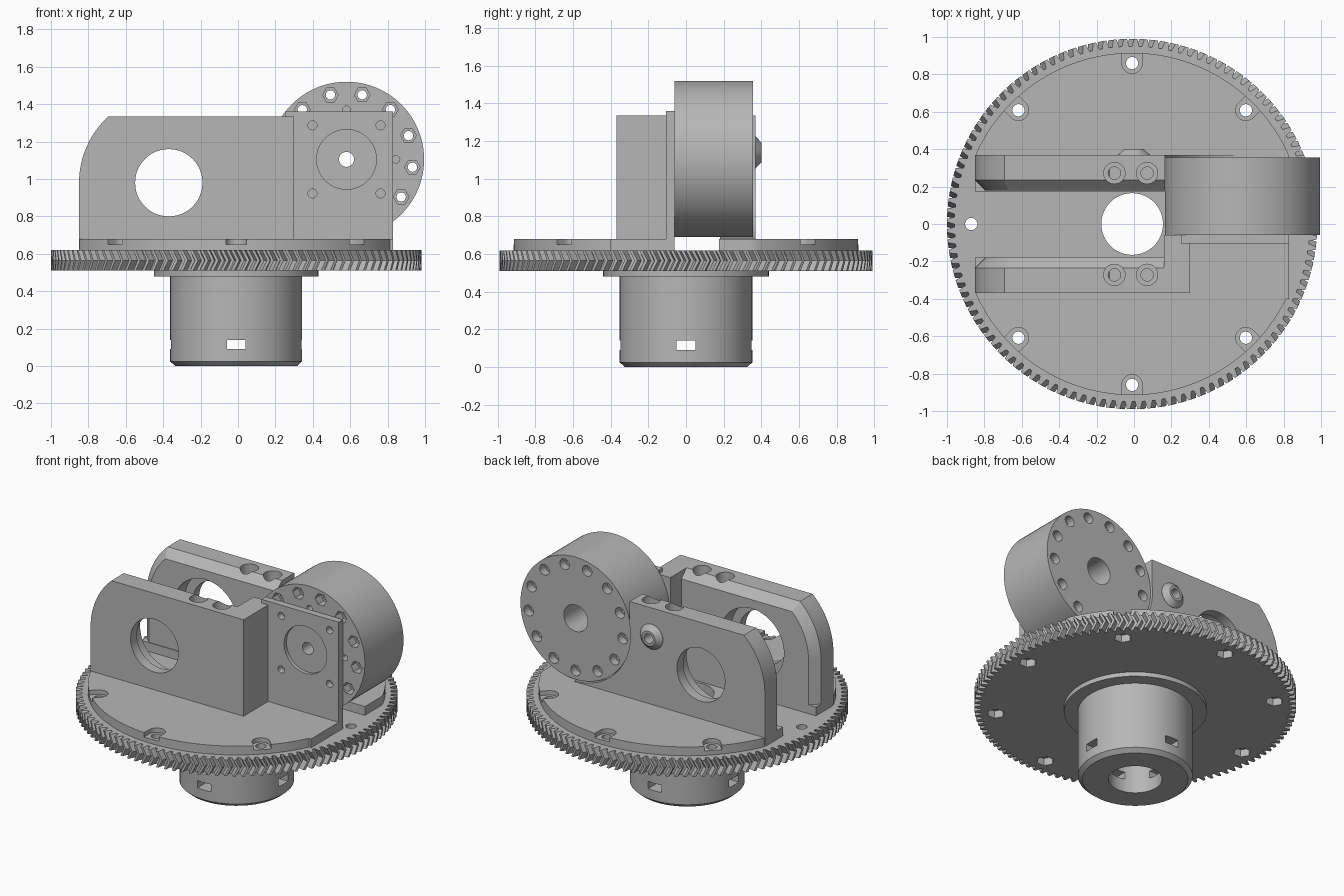
import bpy, bmesh
from math import sin, cos, pi, radians, asin, sqrt
from mathutils import Vector, Matrix

cube = bpy.data.objects.get("Cube")
if cube:
    bpy.data.objects.remove(cube)

grey = bpy.data.materials.new("Grey plastic")
grey.use_nodes = True
COLOUR = (0.47, 0.47, 0.47, 1)
grey.diffuse_color = COLOUR
grey.node_tree.nodes["Principled BSDF"].inputs["Base Color"].default_value = COLOUR

CX = -0.01          # axis of gear and hub
BOLT_R = 0.86       # bolt circle of the gear
DRUM = (0.58, 1.105)
BORE = (-0.37, 0.98)


def place(u, v, t, axis):
    return Vector((u, v, t)) if axis == "z" else Vector((u, t, v))


def loft(name, rings):
    """Skin equal-length rings of points and cap both ends."""
    bm = bmesh.new()
    rows = [[bm.verts.new(p) for p in ring] for ring in rings]
    n = len(rows[0])
    for a, b in zip(rows, rows[1:]):
        for i in range(n):
            j = (i + 1) % n
            bm.faces.new((a[i], a[j], b[j], b[i]))
    bm.faces.new(rows[0])
    bm.faces.new(rows[-1])
    bmesh.ops.recalc_face_normals(bm, faces=bm.faces)
    mesh = bpy.data.meshes.new(name)
    bm.to_mesh(mesh)
    bm.free()
    mesh.materials.append(grey)
    obj = bpy.data.objects.new(name, mesh)
    bpy.context.collection.objects.link(obj)
    return obj


def prism(name, outline, lo, hi, axis="z"):
    return loft(name, [[place(u, v, t, axis) for u, v in outline] for t in (lo, hi)])


def lathe(name, centre, profile, axis="z", sides=48):
    """Turn (radius, height) pairs round an axis."""
    angles = [2 * pi * i / sides for i in range(sides)]
    return loft(name, [[place(centre[0] + r * cos(a), centre[1] + r * sin(a), t, axis)
                        for a in angles] for r, t in profile])


def cyl(centre, r, lo, hi, axis="z", sides=32, name="cutter"):
    return lathe(name, centre, [(r, lo), (r, hi)], axis, sides)


def box(x, y, z, name="cutter"):
    return prism(name, [(x[0], y[0]), (x[1], y[0]), (x[1], y[1]), (x[0], y[1])], *z)


def combine(obj, tools, operation="DIFFERENCE"):
    """Apply booleans with every tool, then drop the tools."""
    for tool in tools:
        mod = obj.modifiers.new("boolean", "BOOLEAN")
        mod.operation, mod.object, mod.solver = operation, tool, "EXACT"
    graph = bpy.context.evaluated_depsgraph_get()
    mesh = bpy.data.meshes.new_from_object(obj.evaluated_get(graph))
    obj.modifiers.clear()
    obj.data = mesh
    for tool in tools:
        bpy.data.objects.remove(tool)
    return obj


def polar(angle, r=BOLT_R, centre=(CX, 0)):
    return centre[0] + r * cos(angle), centre[1] + r * sin(angle)


# Herringbone ring gear
TEETH = 112
pitch = 2 * pi / TEETH


def gear_ring(z, shift):
    ring = []
    for i in range(TEETH):
        for part, r in ((0, 0.95), (0.3, 0.95), (0.5, 0.99), (0.8, 0.99)):
            ring.append(Vector((*polar((i + part + shift) * pitch, r), z)))
    return ring


gear = loft("ring_gear", [gear_ring(0.51, 0), gear_ring(0.565, 0.5), gear_ring(0.62, 0)])
tools = [cyl((CX, 0), 0.165, 0.4, 0.7, sides=48)]
for k in range(8):
    spot = polar(k * pi / 4)
    tools += [cyl(spot, 0.033, 0.45, 0.7, sides=20), cyl(spot, 0.055, 0.45, 0.56, sides=6)]
combine(gear, tools)

# Hub with flange, bore and four slots
hub = lathe("hub", (CX, 0), [(0.325, 0), (0.353, 0.025), (0.353, 0.48),
                             (0.44, 0.48), (0.44, 0.51)], sides=64)
combine(hub, [cyl((CX, 0), 0.165, -0.1, 0.7, sides=48),
              box((CX - 0.05, CX + 0.05), (-0.5, 0.5), (0.09, 0.14)),
              box((CX - 0.5, CX + 0.5), (-0.05, 0.05), (0.09, 0.14))])


# Bracket parts
def base(name, side, inner):
    """Disc segment, clipped square at both ends."""
    start = asin(inner / 0.915)
    outline = []
    for i in range(97):
        x, y = polar(start + (pi - 2 * start) * i / 96, 0.915)
        outline.append((min(max(x, -0.85), 0.83), side * y))
    return prism(name, outline, 0.62, 0.68)


def wall(side, end):
    """Upright cheek, rounded about the bore, chamfered on its inner edge."""
    def ring(inset, y):
        r, top = 0.48 - inset, 1.335 - inset
        sweep = asin((top - BORE[1]) / r)
        pts = [(end, 0.63), (BORE[0] - r, 0.63)]
        pts += [(BORE[0] - r * cos(sweep * i / 12), BORE[1] + r * sin(sweep * i / 12))
                for i in range(13)]
        pts.append((end, top))
        return [Vector((x, side * y, z)) for x, z in pts]
    return loft("wall", [ring(0, 0.368), ring(0, 0.235), ring(0.055, 0.18)])


def bracket_cutters(side):
    """Bearing bore, screw wells in the top and open bolt seats in the base."""
    far, seat, near = side * 0.5, side * 0.3, side * 0.1
    tools = [cyl(BORE, 0.18, near, far, "y", 48), cyl(BORE, 0.24, near, seat, "y", 48)]
    for x in (-0.105, 0.07):
        tools += [cyl((x, side * 0.272), 0.057, 1.25, 1.5), cyl((x, side * 0.272), 0.033, 1.0, 1.5)]
    for degrees in (45, 90, 135):
        a = radians(side * degrees)
        spot = polar(a)
        outline = [polar(a + pi / 2 + pi * i / 12, 0.055, spot) for i in range(13)]
        out = Vector((cos(a), sin(a))) * 0.2
        outline += [Vector(outline[-1]) + out, Vector(outline[0]) + out]
        tools += [prism("cutter", outline, 0.65, 0.75), cyl(spot, 0.033, 0.55, 0.75, sides=20)]
    return tools


# Front bracket with motor plate
front = base("front_bracket", -1, 0.18)
combine(front, [wall(-1, 0.3),
                box((0.16, 0.3), (-0.368, -0.06), (0.63, 1.335)),
                box((0.16, 0.83), (-0.4, -0.06), (0.62, 0.68)),
                box((0.25, 0.83), (-0.105, -0.06), (0.63, 1.36))], "UNION")
tools = bracket_cutters(-1)
tools.append(box((0.3, 0.9), (-0.5, -0.105), (0.68, 1.5)))
tools += [cyl(DRUM, 0.16, -0.2, -0.08, "y", 48), cyl(DRUM, 0.04, -0.2, 0, "y")]
for dx in (-0.182, 0.182):
    for dz in (-0.182, 0.182):
        tools.append(cyl((DRUM[0] + dx, DRUM[1] + dz), 0.024, -0.2, 0, "y", 20))
combine(front, tools)

# Back bracket, hollowed round the drum, with a screw boss
back = base("back_bracket", 1, 0.175)
boss = lathe("boss", (0, 1.14), [(0.085, 0.3), (0.085, 0.37), (0.05, 0.402)], "y", 32)
combine(back, [wall(1, 0.58), boss], "UNION")
tools = bracket_cutters(1)
tools += [cyl(DRUM, 0.42, 0.1, 0.5, "y", 96),
          box((0.165, 0.9), (0.1, 0.5), (DRUM[1], 1.5)),
          cyl((0, 1.14), 0.033, 0.25, 0.5, "y")]
combine(back, tools)

# Drum with a ring of bolt holes and nut pockets
drum = cyl(DRUM, 0.415, -0.06, 0.355, "y", 96, "drum")
tools = [cyl(DRUM, 0.04, -0.1, 0.4, "y"), cyl(DRUM, 0.09, 0.15, 0.4, "y")]
for k in range(13):
    spot = polar(radians(104) + 2 * pi * k / 13, 0.355, DRUM)
    tools += [cyl(spot, 0.025, -0.1, 0.4, "y", 16), cyl(spot, 0.042, -0.1, 0.0, "y", 6),
              cyl(spot, 0.036, 0.3, 0.4, "y", 20)]
for k in range(4):
    tools.append(cyl(polar(k * pi / 2, 0.265, DRUM), 0.02, -0.1, 0.0, "y", 16))
combine(drum, tools)

# Smooth round surfaces, keep edges sharp
for obj in bpy.context.view_layer.objects:
    obj.select_set(obj in (gear, hub, front, back, drum))
bpy.context.view_layer.objects.active = gear
bpy.ops.object.shade_smooth_by_angle(angle=radians(25))
